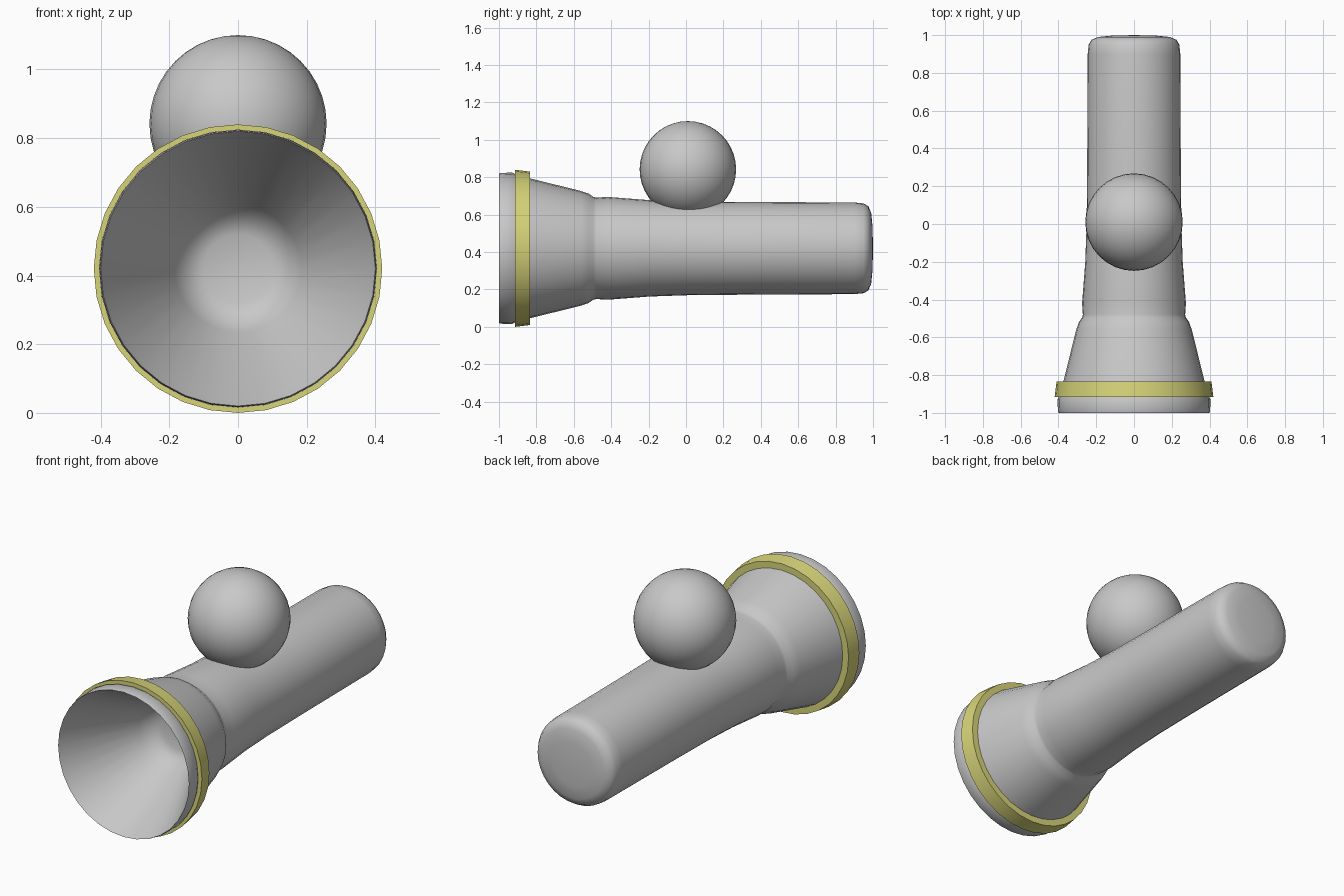
import bpy, bmesh, math

cube = bpy.data.objects.get("Cube")
if cube:
    bpy.data.objects.remove(cube)

AXIS_Z = 0.42
SIDES = 32


def material(name, color):
    m = bpy.data.materials.new(name)
    m.use_nodes = True
    m.diffuse_color = color
    m.node_tree.nodes["Principled BSDF"].inputs["Base Color"].default_value = color
    return m


grey = material("light grey", (0.58, 0.58, 0.58, 1))
yellow = material("pale yellow", (0.68, 0.66, 0.19, 1))


def finish(obj, mat, angle):
    obj.data.materials.append(mat)
    bpy.ops.object.select_all(action="DESELECT")
    obj.select_set(True)
    bpy.context.view_layer.objects.active = obj
    bpy.ops.object.shade_smooth_by_angle(angle=math.radians(angle))


def lathe(name, profile, mat, angle=40, closed=False):
    """Revolve (y, radius) points around the torch axis."""
    bm = bmesh.new()
    rings = []
    for y, r in profile:
        if r == 0:
            rings.append([bm.verts.new((0, y, 0))] * SIDES)
            continue
        turns = [math.tau * i / SIDES for i in range(SIDES)]
        rings.append([bm.verts.new((r * math.cos(t), y, r * math.sin(t))) for t in turns])
    pairs = list(zip(rings, rings[1:]))
    if closed:
        pairs.append((rings[-1], rings[0]))
    for a, b in pairs:
        for i in range(SIDES):
            j = (i + 1) % SIDES
            bm.faces.new(dict.fromkeys((a[i], a[j], b[j], b[i])))
    bmesh.ops.recalc_face_normals(bm, faces=bm.faces)
    mesh = bpy.data.meshes.new(name)
    bm.to_mesh(mesh)
    bm.free()
    obj = bpy.data.objects.new(name, mesh)
    obj.location.z = AXIS_Z
    bpy.context.collection.objects.link(obj)
    finish(obj, mat, angle)
    return obj


# Body: reflector bowl, rim, flared head, neck, handle and rounded end
lathe("torch_body", [
    (-0.52, 0), (-0.52, 0.10), (-0.54, 0.15), (-0.60, 0.185), (-0.97, 0.385),
    (-0.99, 0.395), (-1.0, 0.40), (-0.99, 0.403), (-0.93, 0.405), (-0.90, 0.39),
    (-0.83, 0.373), (-0.56, 0.306), (-0.52, 0.292), (-0.495, 0.275),
    (-0.48, 0.271), (-0.42, 0.275), (-0.2, 0.258), (0.0, 0.251), (0.3, 0.248),
    (0.90, 0.245), (0.95, 0.24), (0.975, 0.225), (0.99, 0.19), (0.997, 0.12),
    (1.0, 0),
], grey, angle=60)

# Coloured band around the head
lathe("head_band", [
    (-0.915, 0.38), (-0.915, 0.42), (-0.835, 0.41), (-0.835, 0.365),
], yellow, closed=True)

# Ball button sunk into the top of the handle
bpy.ops.mesh.primitive_uv_sphere_add(segments=32, ring_count=20, radius=0.258,
                                     location=(0, 0.01, 0.842))
ball = bpy.context.object
ball.name = "ball_button"
finish(ball, grey, 40)
